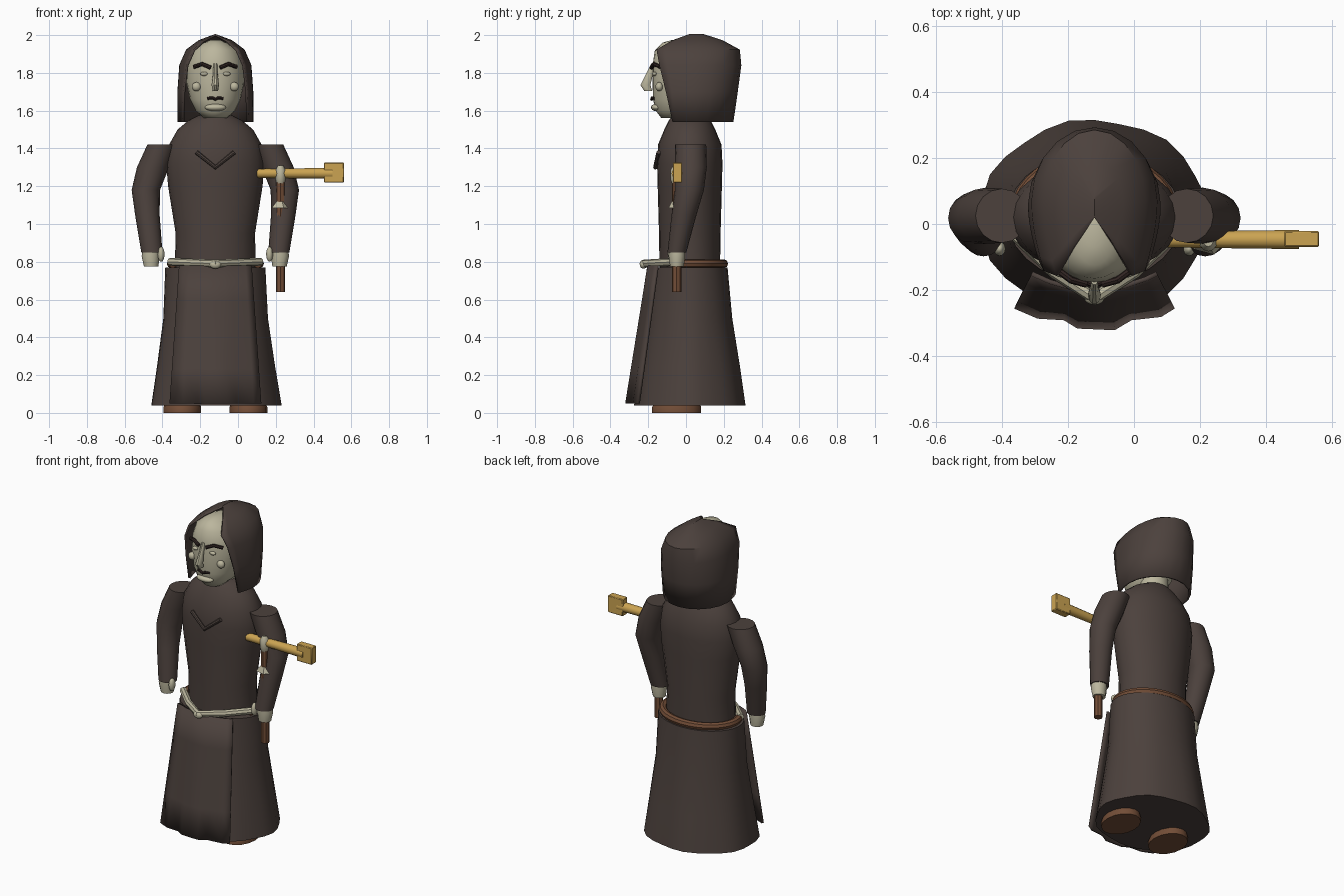
import bpy, bmesh, math
from math import sin, cos, pi

if "Cube" in bpy.data.objects:
    bpy.data.objects.remove(bpy.data.objects["Cube"])

CX = -0.12  # the figure stands left of centre, the tool reaches out to the right


def material(name, rgb):
    m = bpy.data.materials.new(name)
    m.diffuse_color = (*rgb, 1)
    m.use_nodes = True
    m.node_tree.nodes["Principled BSDF"].inputs["Base Color"].default_value = m.diffuse_color
    return m


ROBE = material("dark_brown_cloth", (0.072, 0.053, 0.046))
SKIN = material("pale_skin", (0.50, 0.47, 0.34))
LEATHER = material("brown_leather", (0.17, 0.075, 0.038))
GOLD = material("gold", (0.60, 0.37, 0.085))
HAIR = material("dark_hair", (0.03, 0.018, 0.016))


def finish(ob, mat, angle=40):
    ob.data.materials.clear()
    ob.data.materials.append(mat)
    bpy.ops.object.select_all(action='DESELECT')
    ob.select_set(True)
    bpy.context.view_layer.objects.active = ob
    bpy.ops.object.shade_smooth_by_angle(angle=math.radians(angle))
    return ob


def from_bmesh(name, bm, mat, angle=40):
    bmesh.ops.remove_doubles(bm, verts=bm.verts, dist=0.0005)
    bmesh.ops.recalc_face_normals(bm, faces=bm.faces)
    me = bpy.data.meshes.new(name)
    bm.to_mesh(me)
    bm.free()
    ob = bpy.data.objects.new(name, me)
    bpy.context.collection.objects.link(ob)
    return finish(ob, mat, angle)


def strips(bm, rows, closed):
    for a, b in zip(rows, rows[1:]):
        n = len(a)
        for i in range(n if closed else n - 1):
            j = (i + 1) % n
            bm.faces.new((a[i], a[j], b[j], b[i]))


def loft(name, rings, mat, n=20, wave=0.0, side=1, angle=40):
    """Stack of ellipses (dx, y, z, rx, ry); side=-1 mirrors it across the body."""
    bm = bmesh.new()
    rows = []
    for k, (dx, cy, z, rx, ry) in enumerate(rings):
        w = wave * k / (len(rings) - 1)
        row = []
        for i in range(n):
            t = 2 * pi * i / n
            s = 1 + w * cos(7 * t)
            row.append(bm.verts.new((CX + side * (dx + rx * s * cos(t)),
                                     cy + ry * s * sin(t), z)))
        rows.append(row)
    strips(bm, rows, True)
    bm.faces.new(rows[0])
    bm.faces.new(rows[-1])
    return from_bmesh(name, bm, mat, angle)


def ball(name, dx, y, z, r, mat):
    bpy.ops.mesh.primitive_uv_sphere_add(segments=16, ring_count=10, location=(CX + dx, y, z))
    ob = bpy.context.object
    ob.name = name
    ob.scale = r
    return finish(ob, mat, 60)


def tube(name, pts, radius, mat):
    cu = bpy.data.curves.new(name, 'CURVE')
    cu.dimensions = '3D'
    cu.bevel_depth = radius
    cu.bevel_resolution = 2
    cu.use_fill_caps = True
    sp = cu.splines.new('POLY')
    sp.points.add(len(pts) - 1)
    for p, (dx, y, z) in zip(sp.points, pts):
        p.co = (CX + dx, y, z, 1)
    ob = bpy.data.objects.new(name, cu)
    bpy.context.collection.objects.link(ob)
    bpy.ops.object.select_all(action='DESELECT')
    ob.select_set(True)
    bpy.context.view_layer.objects.active = ob
    bpy.ops.object.convert(target='MESH')
    return finish(bpy.context.object, mat)


def box(name, loc, size, mat, bevel=0.004):
    bpy.ops.mesh.primitive_cube_add(size=1, location=loc)
    ob = bpy.context.object
    ob.name = name
    ob.scale = size
    bpy.ops.object.transform_apply(location=False, rotation=False, scale=True)
    b = ob.modifiers.new("bevel", 'BEVEL')
    b.width = bevel
    return finish(ob, mat)


# Robe: skirt and torso
loft("skirt", [(0, 0.02, 0.77, 0.265, 0.20), (0, 0.02, 0.5, 0.277, 0.225),
               (0, 0.02, 0.25, 0.312, 0.265), (0, 0.02, 0.04, 0.345, 0.295)],
     ROBE, n=28, wave=0.018)
loft("torso", [(0, 0.02, 0.75, 0.215, 0.16), (0, 0.02, 0.95, 0.21, 0.163),
               (0, 0.02, 1.2, 0.25, 0.17), (0, 0.02, 1.32, 0.26, 0.173),
               (0, 0.02, 1.42, 0.245, 0.168), (0, 0.02, 1.5, 0.2, 0.135),
               (0, 0.02, 1.55, 0.14, 0.11), (0, 0.02, 1.575, 0.09, 0.09)], ROBE, n=24)

# Hanging front panel with soft folds
bm = bmesh.new()
hem = [(-0.24, -0.25), (-0.17, -0.28), (-0.09, -0.285), (-0.05, -0.31),
       (0.06, -0.315), (0.11, -0.285), (0.20, -0.275), (0.24, -0.25)]
rows = []
for k in range(5):
    t = k / 4
    row = []
    for dx, y in hem:
        top_y = -0.2 + 0.05 * (dx / 0.24) ** 2
        row.append(bm.verts.new((CX + dx * (0.79 + 0.21 * t),
                                 top_y + (y - top_y) * t, 0.78 - 0.73 * t)))
    rows.append(row)
strips(bm, rows, False)
panel = from_bmesh("front_panel", bm, ROBE)
m = panel.modifiers.new("thickness", 'SOLIDIFY')
m.thickness, m.offset = 0.014, 0

# Chest chevron
tube("chest_chevron", [(-0.1, -0.145, 1.38), (0, -0.162, 1.3), (0.1, -0.145, 1.38)], 0.012, ROBE)

# Arms, hands, boots
for side, label in ((-1, "left"), (1, "right")):
    loft(label + "_arm", [(0.28, 0.025, 1.42, 0.08, 0.082), (0.33, 0.025, 1.3, 0.085, 0.085),
                          (0.368, 0.018, 1.18, 0.075, 0.077), (0.36, -0.01, 1.05, 0.065, 0.066),
                          (0.336, -0.048, 0.85, 0.056, 0.05)], ROBE, n=16, side=side)
    loft(label + "_hand", [(0.34, -0.048, 0.87, 0.045, 0.042), (0.342, -0.048, 0.83, 0.048, 0.044),
                           (0.34, -0.048, 0.775, 0.038, 0.036)], SKIN, n=12, side=side)
    ball(label + "_thumb", side * 0.287, -0.075, 0.84, (0.018, 0.022, 0.04), SKIN)
    loft(label + "_boot", [(0.175, -0.05, 0, 0.1, 0.13), (0.175, -0.05, 0.03, 0.1, 0.13),
                           (0.175, -0.04, 0.07, 0.085, 0.11)], LEATHER, n=16, side=side)

# Belt: leather behind, pale rope pointing forward
tube("belt_back", [(0.235 * cos(t), 0.02 + 0.18 * sin(t), 0.79)
                   for t in [-0.3 + (pi + 0.6) * i / 20 for i in range(21)]], 0.023, LEATHER)
tube("belt_rope", [(-0.24, -0.03, 0.80), (-0.12, -0.145, 0.795), (0, -0.225, 0.79),
                   (0.12, -0.145, 0.795), (0.24, -0.03, 0.80)], 0.021, SKIN)
ball("belt_knot", 0, -0.225, 0.785, (0.03, 0.02, 0.022), SKIN)

# Head and neck
loft("neck", [(0, 0.03, 1.5, 0.085, 0.085), (0, 0.03, 1.68, 0.085, 0.085)], SKIN)
loft("head", [(0, -0.06, 1.56, 0.06, 0.07), (0, -0.04, 1.6, 0.105, 0.12),
              (0, -0.025, 1.66, 0.135, 0.15), (0, -0.015, 1.75, 0.153, 0.162),
              (0, -0.015, 1.84, 0.15, 0.162), (0, -0.02, 1.92, 0.12, 0.145),
              (0, -0.03, 1.96, 0.06, 0.095), (0, -0.03, 1.975, 0.025, 0.04)],
     SKIN, n=24, angle=60)

# Face
loft("nose", [(0, -0.172, 1.85, 0.010, 0.012), (0, -0.195, 1.79, 0.013, 0.02),
              (0, -0.215, 1.735, 0.02, 0.028), (0, -0.2, 1.705, 0.014, 0.022)], SKIN, n=10)
for s, label in ((-1, "left"), (1, "right")):
    ball(label + "_eye", s * 0.06, -0.166, 1.795, (0.02, 0.012, 0.011), SKIN)
    ball(label + "_cheek", s * 0.1, -0.142, 1.727, (0.024, 0.02, 0.024), SKIN)
    tube(label + "_brow", [(s * 0.025, -0.182, 1.828), (s * 0.07, -0.17, 1.847),
                           (s * 0.112, -0.138, 1.832)], 0.011, HAIR)
tube("moustache", [(-0.04, -0.166, 1.665), (-0.015, -0.18, 1.668), (0, -0.182, 1.66),
                   (0.015, -0.18, 1.668), (0.04, -0.166, 1.665)], 0.008, HAIR)
ball("lower_lip", 0, -0.155, 1.617, (0.056, 0.03, 0.02), SKIN)

# Hood: open sheet wrapped around the back, rows (z, front x, front y, side x, side y, back y)
bm = bmesh.new()
rows = []
for z, xf, yf, xs, ys, yb in ((1.54, 0.17, -0.07, 0.195, 0.05, 0.245),
                              (1.70, 0.165, -0.105, 0.195, 0.06, 0.268),
                              (1.84, 0.148, -0.14, 0.185, 0.07, 0.287),
                              (1.92, 0.112, -0.155, 0.15, 0.07, 0.28),
                              (1.968, 0.062, -0.07, 0.085, 0.06, 0.19),
                              (2.0, 0.0, 0.02, 0.0, 0.05, 0.09)):
    half = []
    for i in range(11):
        if i < 5:
            s = i / 5
            half.append((xf + (xs - xf) * sin(s * pi / 2), yf + (ys - yf) * s))
        else:
            a = (i - 5) / 5 * pi / 2
            half.append((xs * cos(a), ys + (yb - ys) * sin(a)))
    outline = half + [(-x, y) for x, y in reversed(half[:-1])]
    rows.append([bm.verts.new((CX + x, y, z)) for x, y in outline])
strips(bm, rows, False)
hood = from_bmesh("hood", bm, ROBE, 35)
m = hood.modifiers.new("thickness", 'SOLIDIFY')
m.thickness, m.offset = 0.012, 0

# Hammer-like tool held upright
HX, HY = 0.345, -0.05
tube("tool_handle", [(HX, HY, 0.64), (HX, HY, 1.24)], 0.025, LEATHER)
loft("tool_guard", [(HX, HY, 1.085, 0.056, 0.045), (HX, HY, 1.12, 0.027, 0.027)],
     SKIN, n=5, angle=20)
loft("tool_collar", [(HX, HY, 1.21, 0.02, 0.022), (HX, HY, 1.235, 0.028, 0.033),
                     (HX, HY, 1.285, 0.028, 0.033), (HX, HY, 1.31, 0.015, 0.018)], SKIN, n=12)
bpy.ops.mesh.primitive_cone_add(vertices=12, radius1=0.024, radius2=0.029, depth=0.4,
                                location=(0.30, -0.047, 1.268), rotation=(0, pi / 2, 0))
bpy.context.object.name = "tool_bar"
finish(bpy.context.object, GOLD)
box("tool_block", (0.508, -0.045, 1.272), (0.106, 0.048, 0.106), GOLD)
